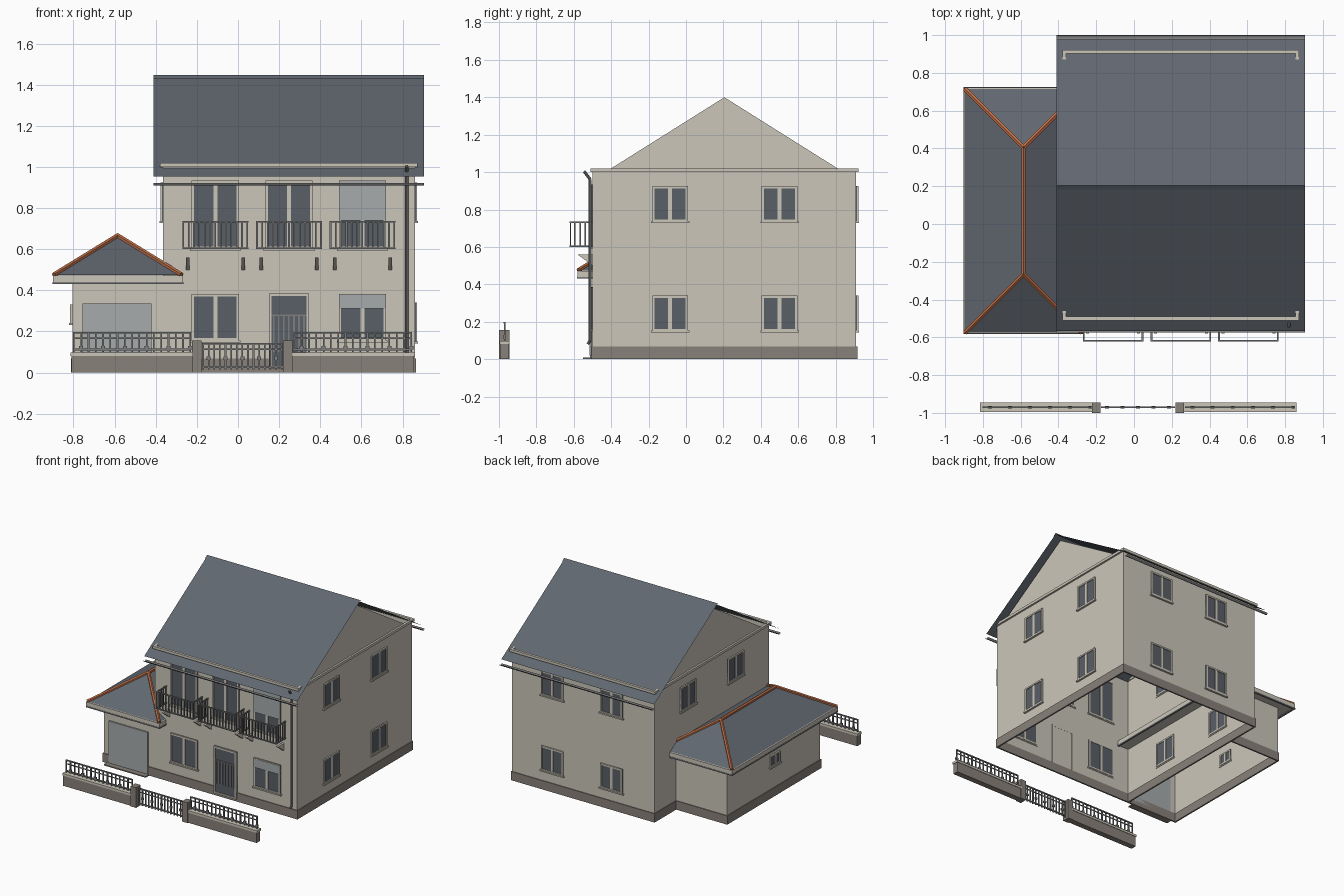
import bpy, bmesh, math
from mathutils import Vector, Matrix

cube = bpy.data.objects.get("Cube")
if cube:
    bpy.data.objects.remove(cube, do_unlink=True)


def material(name, rgb):
    m = bpy.data.materials.new(name)
    m.use_nodes = True
    col = (*rgb, 1)
    m.diffuse_color = col
    m.node_tree.nodes["Principled BSDF"].inputs["Base Color"].default_value = col
    return m


PLASTER = material("plaster", (0.6, 0.565, 0.49))
SLATE = material("slate", (0.12, 0.137, 0.162))
STONE = material("plinth stone", (0.25, 0.22, 0.195))
GLASS = material("dark glass", (0.1, 0.115, 0.135))
SHUTTER = material("shutter grey", (0.39, 0.41, 0.415))
TILE = material("orange tile", (0.5, 0.15, 0.06))
METAL = material("metal grey", (0.21, 0.21, 0.21))


def finish(name, bm, mats, loc=(0, 0, 0), turn=0):
    me = bpy.data.meshes.new(name)
    bm.to_mesh(me)
    bm.free()
    for m in mats:
        me.materials.append(m)
    ob = bpy.data.objects.new(name, me)
    ob.location = loc
    ob.rotation_euler.z = turn
    bpy.context.collection.objects.link(ob)
    return ob


def box(bm, x0, x1, y0, y1, z0, z1, mat=0):
    mid = Vector((x0 + x1, y0 + y1, z0 + z1)) / 2
    mtx = Matrix.Translation(mid) @ Matrix.Diagonal((x1 - x0, y1 - y0, z1 - z0, 1))
    verts = bmesh.ops.create_cube(bm, size=1, matrix=mtx)["verts"]
    for f in {f for v in verts for f in v.link_faces}:
        f.material_index = mat


def block(name, mat, *dims):
    bm = bmesh.new()
    box(bm, *dims)
    return finish(name, bm, [mat])


def ring(name, mat, x0, x1, y0, y1, z0, z1, t):
    """Rectangular band of thickness t."""
    bm = bmesh.new()
    box(bm, x0, x1, y0, y0 + t, z0, z1)
    box(bm, x0, x1, y1 - t, y1, z0, z1)
    box(bm, x0, x0 + t, y0 + t, y1 - t, z0, z1)
    box(bm, x1 - t, x1, y0 + t, y1 - t, z0, z1)
    return finish(name, bm, [mat])


def sheet(name, mat, profile, x0, x1):
    """Thin sheet: an open (y, z) profile swept along x."""
    bm = bmesh.new()
    a, b = ([bm.verts.new((x, y, z)) for y, z in profile] for x in (x0, x1))
    for i in range(len(profile) - 1):
        bm.faces.new((a[i], b[i], b[i + 1], a[i + 1]))
    return finish(name, bm, [mat])


def polygons(name, mat, *faces):
    bm = bmesh.new()
    for pts in faces:
        bm.faces.new([bm.verts.new(p) for p in pts])
    return finish(name, bm, [mat])


def tube(name, mat, points, r, sides=6):
    bm = bmesh.new()
    for p, q in zip(points, points[1:]):
        p, q = Vector(p), Vector(q)
        d = q - p
        mtx = Matrix.Translation((p + q) / 2) @ d.to_track_quat("Z", "Y").to_matrix().to_4x4()
        bmesh.ops.create_cone(bm, cap_ends=True, segments=sides, radius1=r, radius2=r,
                              depth=d.length, matrix=mtx)
    return finish(name, bm, [mat])


def window(name, loc, turn, w, h, shutter=0, sill=True, mullion=True):
    """Window facing local -y, bottom at its origin."""
    bm = bmesh.new()
    u, t = w / 2, 0.012
    box(bm, -u, u, -0.005, 0.004, 0, h, 1)
    for s in (-1, 1):
        box(bm, *sorted((s * u, s * (u - t))), -0.011, 0.007, 0, h)
    box(bm, -u + t, u - t, -0.011, 0.007, h - t, h)
    box(bm, -u + t, u - t, -0.011, 0.007, 0, t)
    if mullion:
        box(bm, -0.01, 0.01, -0.009, 0.006, t, h - t)
    if sill:
        box(bm, -u - 0.008, u + 0.008, -0.016, 0.004, -0.008, 0.002)
    if shutter:
        box(bm, -u + 0.003, u - 0.003, -0.013, 0, h - shutter, h - 0.004, 2)
    return finish(name, bm, [PLASTER, GLASS, SHUTTER], loc, turn)


# House and garage walls
HX0, HX1, HY0, HY1 = -0.365, 0.86, -0.5, 0.91
GX0, GY1 = -0.805, 0.645
RY = 0.205
gable = [(HY0, 0), (HY1, 0), (HY1, 1.01), (0.81, 1.02), (RY, 1.4), (-0.4, 1.02), (HY0, 1.01)]
sheet("front_wall", PLASTER, [(HY0, 0), (HY0, 1)], HX0, HX1)
sheet("back_wall", PLASTER, [(HY1, 0), (HY1, 1)], HX0, HX1)
for side, x in (("left", HX1), ("right", HX0)):
    polygons(side + "_gable_wall", PLASTER, [(x, y, z) for y, z in gable])
sheet("garage_front_wall", PLASTER, [(HY0, 0), (HY0, 0.45)], GX0, HX0)
sheet("garage_back_wall", PLASTER, [(GY1, 0), (GY1, 0.45)], GX0, HX0)
polygons("garage_side_wall", PLASTER,
         [(GX0, HY0, 0), (GX0, GY1, 0), (GX0, GY1, 0.45), (GX0, HY0, 0.45)])

# Plinths and cornice
ring("house_plinth", STONE, HX0 - 0.006, HX1 + 0.006, HY0 - 0.006, HY1 + 0.006, 0, 0.068, 0.012)
bm = bmesh.new()
box(bm, GX0 - 0.006, HX0 - 0.006, HY0 - 0.006, HY0 + 0.006, 0, 0.068)
box(bm, GX0 - 0.006, HX0 - 0.006, GY1 - 0.006, GY1 + 0.006, 0, 0.068)
box(bm, GX0 - 0.006, GX0 + 0.006, HY0 + 0.006, GY1 - 0.006, 0, 0.068)
finish("garage_plinth", bm, [STONE])
ring("cornice", PLASTER, HX0 - 0.014, HX1 + 0.014, -0.511, 0.922, 1.0, 1.02, 0.02)

# Main roof, ridge cap and gutters
RX0, RX1 = -0.41, 0.905
sheet("main_roof", SLATE, [(-0.567, 0.953), (RY, 1.435), (0.978, 0.953)], RX0, RX1)
sheet("ridge_cap", SLATE, [(RY - 0.023, 1.428), (RY, 1.446), (RY + 0.023, 1.428)], RX0, RX1)
for label, cy in (("front", -0.563), ("back", 0.988)):
    arc = [math.pi * (1 + i / 6) for i in range(7)]
    sheet(label + "_gutter", METAL,
          [(cy + 0.012 * math.cos(a), 0.921 + 0.012 * math.sin(a)) for a in arc], RX0, RX1)
tube("downpipe", METAL, [(0.82, -0.545, 1.005), (0.82, -0.512, 0.96), (0.82, -0.512, 0.1)], 0.008, 8)
tube("downpipe_outlet", METAL, [(0.82, -0.512, 0.1), (0.82, -0.525, 0.08)], 0.008, 8)

# Garage hip roof
ex0, ex1, ey0, ey1, rx = -0.895, -0.275, -0.575, 0.715, -0.585
ez, rz = 0.475, 0.665
A, B, C, D = (ex0, ey0, ez), (ex1, ey0, ez), (ex1, ey1, ez), (ex0, ey1, ez)
E, F = (rx, -0.265, rz), (rx, 0.405, rz)
polygons("garage_roof", SLATE, (A, B, E), (B, C, F, E), (C, D, F), (D, A, E, F))
for i, (p, q) in enumerate(((A, E), (B, E), (C, F), (D, F), (E, F))):
    tube("hip_cap_%d" % i, TILE, [p, q], 0.013)
block("garage_fascia", PLASTER, -0.9, -0.268, -0.58, 0.722, 0.438, 0.472)
ring("garage_gutter", METAL, -0.902, -0.266, -0.582, 0.724, 0.43, 0.44, 0.014)

# Side and back windows
for row, z in (("lower", 0.15), ("upper", 0.735)):
    for i, y in enumerate((-0.085, 0.5)):
        window("left_%s_window_%d" % (row, i), (HX1, y, z), math.pi / 2, 0.19, 0.19)
        window("right_%s_window_%d" % (row, i), (HX0, y, z), -math.pi / 2, 0.19, 0.19)
    for i, x in enumerate((0.0, 0.51)):
        window("back_%s_window_%d" % (row, i), (x, HY1, z), math.pi, 0.19, 0.19)
window("garage_window", (GX0, 0.06, 0.24), -math.pi / 2, 0.12, 0.09)

# Front windows and balconies
BAYS = (-0.11, 0.248, 0.605)


def balcony(name, cx):
    bm = bmesh.new()
    u, y0, z0, z1, r = 0.16, -0.622, 0.6, 0.737, 0.004
    for z in (z0, z1 - 0.008):
        box(bm, cx - u, cx + u, y0, y0 + 0.009, z, z + 0.008)
        for s in (-u, u - 0.009):
            box(bm, cx + s, cx + s + 0.009, y0 + 0.009, HY0, z, z + 0.008)
    for i in range(13):
        x = cx - u + 0.0045 + i * (2 * u - 0.009) / 12
        box(bm, x - r, x + r, y0 + 0.001, y0 + 0.008, z0, z1 - 0.008)
    for s in (-u + 0.0045, u - 0.0045):
        for i in range(1, 5):
            y = y0 + i * 0.028
            box(bm, cx + s - r, cx + s + r, y - r, y + r, z0, z1 - 0.008)
    finish(name, bm, [METAL])


for i, x in enumerate(BAYS):
    window("french_window_%d" % i, (x, HY0, 0.6), 0, 0.23, 0.335, 0.195 if i == 2 else 0)
    balcony("balcony_rail_%d" % i, x)
    for s in (-0.135, 0.135):
        tri = [(-0.58, 0.56), (HY0, 0.56), (HY0, 0.5)]
        sides = [[(x + s + e, y, z) for y, z in tri] for e in (-0.008, 0.008)]
        rims = [(sides[0][k], sides[1][k], sides[1][k - 2], sides[0][k - 2]) for k in range(3)]
        polygons("balcony_bracket", PLASTER, *sides, *rims)
window("front_window", (BAYS[0], HY0, 0.155), 0, 0.23, 0.228)
window("shuttered_window", (BAYS[2], HY0, 0.155), 0, 0.23, 0.228, 0.072)

# Front door with vertical bars
window("front_door", (BAYS[1], HY0 - 0.006, 0.02), 0, 0.195, 0.365, sill=False, mullion=False)
bm = bmesh.new()
box(bm, 0.163, 0.333, -0.518, -0.508, 0.275, 0.283)
for i in range(7):
    x = 0.174 + i * 0.0245
    box(bm, x - 0.004, x + 0.004, -0.517, -0.509, 0.1, 0.275)
finish("door_bars", bm, [METAL])

# Garage door and ramp
block("garage_door", SHUTTER, -0.755, -0.42, -0.512, -0.494, 0.01, 0.335)
block("garage_ramp", STONE, -0.77, -0.41, -0.55, HY0, 0, 0.009)


# Garden fence
def railing(name, x0, x1, z0, z1, step):
    bm = bmesh.new()
    y, r = -0.97, 0.004
    for z in (z0, z1 - 0.008):
        box(bm, x0, x1, y - 0.005, y + 0.005, z, z + 0.008)
    n = round((x1 - x0) / step)
    for i in range(n + 1):
        x = x0 + i * (x1 - x0) / n
        box(bm, x - r, x + r, y - r, y + r, z0 - 0.008, z1)
        if i % 3 == 1:
            box(bm, x - 0.01, x + 0.01, y - 0.006, y + 0.006, z1 - 0.085, z1 - 0.068)
    box(bm, x0, x1, y - 0.003, y + 0.003, z1 - 0.034, z1 - 0.028)
    finish(name, bm, [METAL])


for label, x0, x1 in (("right", -0.81, -0.22), ("left", 0.262, 0.855)):
    block(label + "_fence_wall", STONE, x0, x1, -0.992, -0.948, 0, 0.08)
    block(label + "_fence_cap", PLASTER, x0 - 0.005, x1 + 0.005, -0.996, -0.944, 0.08, 0.097)
    railing(label + "_fence_rail", x0 + 0.012, x1 - 0.012, 0.108, 0.198, 0.036)
for label, x in (("right", -0.2), ("left", 0.242)):
    block(label + "_gate_post", STONE, x - 0.023, x + 0.023, -1.0, -0.944, 0, 0.157)
railing("gate", -0.17, 0.212, 0.022, 0.145, 0.027)
